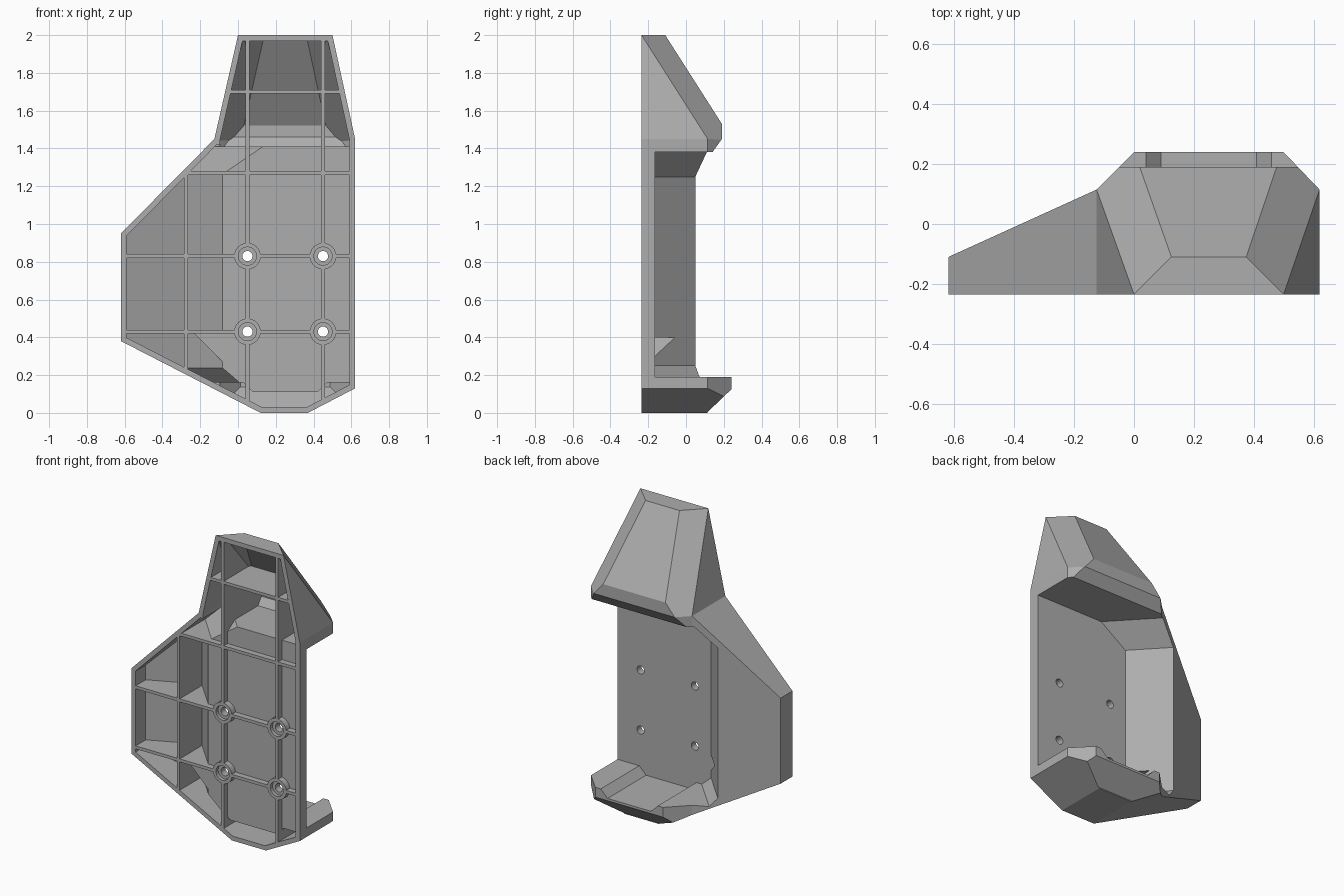
import bpy, bmesh, math
from mathutils import Vector, Matrix

if "Cube" in bpy.data.objects:
    bpy.data.objects.remove(bpy.data.objects["Cube"])

WALL = 0.03
FRONT = -0.235
FLOOR = -0.165
X, Y, Z = Vector((1, 0, 0)), Vector((0, 1, 0)), Vector((0, 0, 1))


def to_object(bm, name):
    bmesh.ops.recalc_face_normals(bm, faces=bm.faces)
    mesh = bpy.data.meshes.new(name)
    bm.to_mesh(mesh)
    bm.free()
    ob = bpy.data.objects.new(name, mesh)
    bpy.context.collection.objects.link(ob)
    return ob


def chain(points, lift, sweep):
    """Planes through consecutive profile points, swept along a direction."""
    pts = [lift(*p) for p in points]
    return [(a, b, a + sweep) for a, b in zip(pts, pts[1:])]


def xz(points, sweep=Y, y=FLOOR):
    return chain(points, lambda x, z: Vector((x, y, z)), sweep)


def xy(points):
    return chain(points, lambda x, y: Vector((x, y, 0)), Z)


def yz(points):
    return chain(points, lambda y, z: Vector((0, y, z)), X)


def convex(name, planes, center, inset):
    """Cut a big block by planes moved inwards by the inset."""
    bm = bmesh.new()
    bmesh.ops.create_cube(bm, size=6)
    center = Vector(center)
    for a, b, c in planes:
        n = (b - a).cross(c - a).normalized()
        if n.dot(center - a) > 0:
            n = -n
        bmesh.ops.bisect_plane(bm, geom=bm.verts[:] + bm.edges[:] + bm.faces[:], dist=1e-5,
                               plane_co=a - n * inset, plane_no=n, clear_outer=True)
        bmesh.ops.holes_fill(bm, edges=bm.edges[:], sides=0)
    return to_object(bm, name)


def box(name, lo, hi):
    bm = bmesh.new()
    bmesh.ops.create_cube(bm, size=1)
    lo, hi = Vector(lo), Vector(hi)
    for v in bm.verts:
        v.co = (lo + hi) / 2 + v.co * (hi - lo)
    return to_object(bm, name)


def cylinder(name, x, z, radius, y0, y1):
    bm = bmesh.new()
    bmesh.ops.create_cone(bm, cap_ends=True, segments=24, radius1=radius, radius2=radius,
                          depth=y1 - y0, matrix=Matrix.Translation((x, (y0 + y1) / 2, z))
                          @ Matrix.Rotation(math.pi / 2, 4, 'X'))
    return to_object(bm, name)


def combine(target, tool, operation):
    mod = target.modifiers.new("combine", 'BOOLEAN')
    mod.operation = operation
    mod.solver = 'EXACT'
    mod.object = tool
    bpy.context.view_layer.update()
    graph = bpy.context.evaluated_depsgraph_get()
    mesh = bpy.data.meshes.new_from_object(target.evaluated_get(graph))
    target.modifiers.clear()
    target.data = mesh
    bpy.data.objects.remove(tool)


def solid(name, inset, front):
    """Wing, lower lip and hood joined, less the open pocket at the back."""
    face = xz([(0, 0), (0, 1)], X, front - inset)
    # flat body with the sloping side wing
    wing = face + xz([(.37, 0), (.62, .13), (.62, 1.45), (-.125, 1.45), (-.62, .95),
                      (-.62, .38), (.12, 0), (.37, 0)])
    wing += xy([(-.62, -.11), (-.125, .115), (.62, .115)])
    # bottom lip
    lip = face + xz([(.37, 0), (.62, .13), (.62, .3), (-.125, .3)])
    lip += xz([(-.62, .38), (.12, 0), (.37, 0)])
    lip += xy([(-.125, -.2), (-.125, .115), (0, .24), (.5, .24), (.62, .115)])
    lip += yz([(.11, 0), (.235, .12)])
    # tapered hood
    hood = face + xz([(-.125, 1.38), (-.125, 1.45), (0, 2), (.5, 2), (.62, 1.45),
                      (.62, 1.38), (-.125, 1.38)])
    hood += xy([(-.125, .115), (0, .24)]) + xy([(.5, .24), (.62, .115)])
    hood += yz([(.14, 1.38), (.19, 1.45), (.19, 1.53), (-.11, 2)])
    hood += [tuple(Vector(p) for p in corner) for corner in (
        ((0, FRONT, 2), (.125, -.11, 2), (-.125, .115, 1.45)),
        ((.5, FRONT, 2), (.375, -.11, 2), (.62, .115, 1.45)))]
    # pocket with a leaning side wall, and the notch in the lip
    base = xz([(0, 0), (0, 1)], X)
    pocket = base + xz([(.3, .19), (0, .19), (-.07, .25), (-.07, 1.25), (.12, 1.38),
                        (.4, 1.38)], Vector((-.93, 1, 0)))
    notch = base + xz([(.5, .23), (.41, .14), (.09, .14), (0, .23)]) + xz([(0, .4), (1, .4)])

    body = convex(name, wing, (.2, 0, .8), inset)
    combine(body, convex("lip", lip, (.25, 0, .15), inset), 'UNION')
    combine(body, convex("hood", hood, (.25, 0, 1.5), inset), 'UNION')
    combine(body, convex("pocket", pocket, (.4, .1, .8), -inset), 'DIFFERENCE')
    combine(body, convex("notch", notch, (.25, .2, .25), -inset), 'DIFFERENCE')
    return body


shell = solid("ribbed_shell", 0, FRONT)
cavity = solid("cavity", WALL, FRONT - .04)

# stiffening ribs, left standing in the cavity
R = .01
upright = [(.05, 0, 2), (.45, 0, 2), (-.275, 0, 1.275)]
level = [(.43, -1, 1), (.83, -1, 1), (1.27, -.28, 1), (1.7, -1, 1)]
ribs = [box("rib", (x - R, FRONT, a), (x + R, 1, b)) for x, a, b in upright]
ribs += [box("rib", (a, FRONT, z - R), (b, 1, z + R)) for z, a, b in level]
# screw bosses
screws = [(x, z) for x in (.05, .45) for z in (.43, .83)]
ribs += [cylinder("boss", x, z, .07, FRONT, 0) for x, z in screws]
for rib in ribs:
    combine(cavity, rib, 'DIFFERENCE')
combine(shell, cavity, 'DIFFERENCE')

# stepped screw holes
for x, z in screws:
    combine(shell, cylinder("counterbore", x, z, .048, -.3, -.212), 'DIFFERENCE')
    combine(shell, cylinder("screw_hole", x, z, .027, -.3, -.1), 'DIFFERENCE')

grey = bpy.data.materials.new("mid_grey")
grey.use_nodes = True
colour = (.42, .42, .42, 1)
grey.diffuse_color = colour
grey.node_tree.nodes["Principled BSDF"].inputs["Base Color"].default_value = colour
shell.data.materials.clear()
shell.data.materials.append(grey)
for poly in shell.data.polygons:
    poly.material_index = 0
    poly.use_smooth = False
